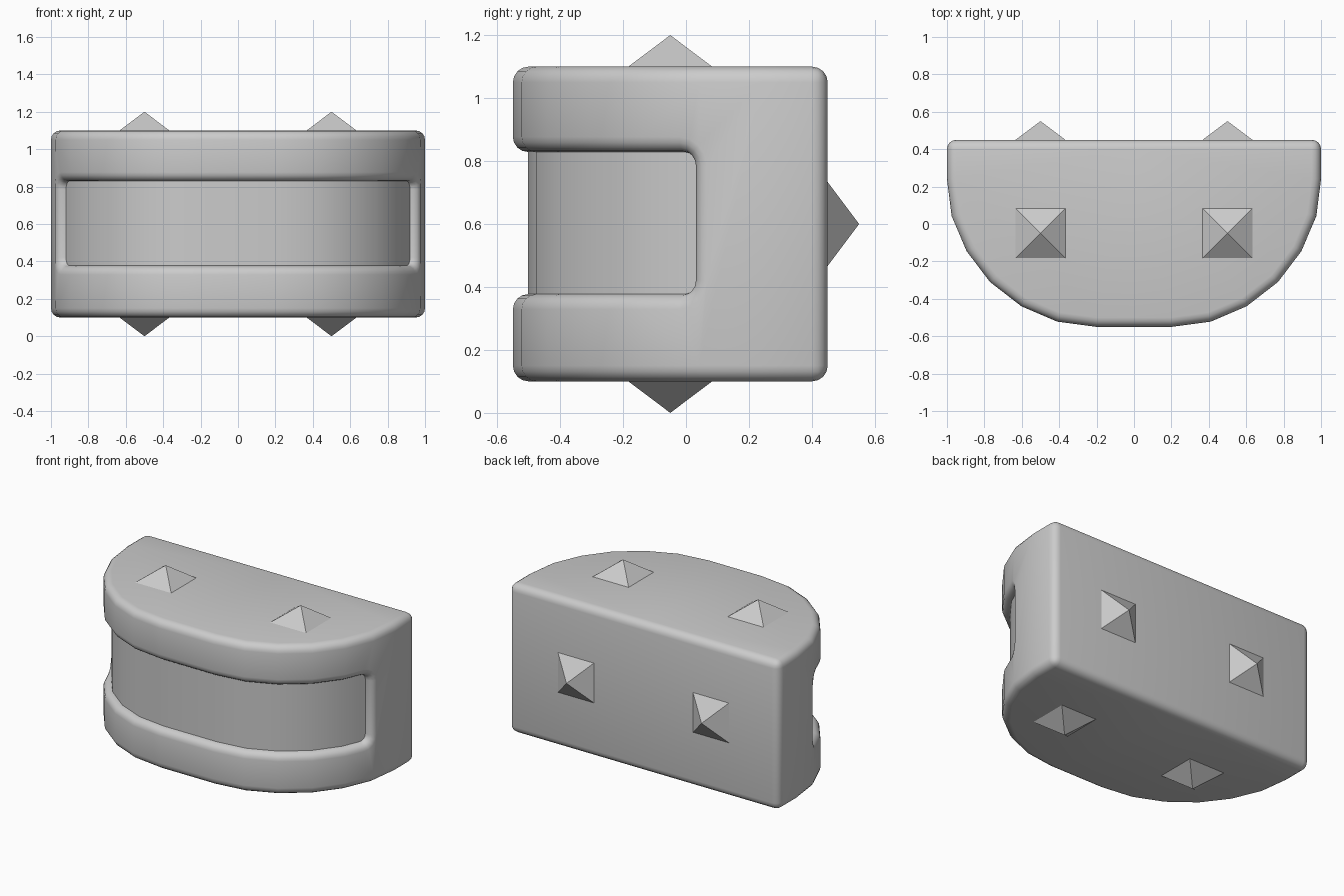
import bpy, bmesh, math
from mathutils import Vector, Matrix

if "Cube" in bpy.data.objects:
    bpy.data.objects.remove(bpy.data.objects["Cube"])

Z0, Z1 = 0.1, 1.1            # body bottom and top
P0, P1 = 0.377, 0.829        # recessed panel bottom and top
R, CORNER, SEG = 0.048, 0.045, 4

# Half outline of the body seen from above, front centre to back centre
half = [Vector(p) for p in [(0, -.55), (.2, -.55), (.41, -.522), (.602, -.44),
        (.77, -.31), (.895, -.145), (.975, .043), (1, .24), (1, .45), (0, .45)]]
dist = [0.0]
for a, b in zip(half, half[1:]):
    dist.append(dist[-1] + (b - a).length)
normals = [Vector((0, -1))]
for a, b, c in zip(half, half[1:], half[2:]):
    t = (b - a).normalized() + (c - b).normalized()
    normals.append(Vector((t.y, -t.x)).normalized())


def on_wall(s, z, depth):
    """Point on the wall at distance s along the outline, pushed inward."""
    i = max(k for k in range(8) if dist[k] <= s + 1e-6)
    f = (s - dist[i]) / (dist[i + 1] - dist[i])
    p = half[i].lerp(half[i + 1], f) - normals[i].lerp(normals[i + 1], f) * depth
    return (p.x, p.y, z)


def finish(bm, name, smooth):
    mesh = bpy.data.meshes.new(name)
    bm.to_mesh(mesh)
    bm.free()
    ob = bpy.data.objects.new(name, mesh)
    bpy.context.collection.objects.link(ob)
    if smooth:
        bpy.ops.object.select_all(action='DESELECT')
        ob.select_set(True)
        bpy.context.view_layer.objects.active = ob
        bpy.ops.object.shade_smooth_by_angle(angle=math.radians(35))
    return ob


def build_body():
    bm = bmesh.new()
    top = [bm.verts.new((p.x, p.y, Z1)) for p in half]
    bot = [bm.verts.new((p.x, p.y, Z0)) for p in half]
    face = bm.faces.new

    # Rounded recess lip: nested rounded rectangles wrapped on the wall
    centre = dist[6] - 0.07
    rings = []
    for k in range(SEG + 1):
        t = math.pi / 2 * k / SEG
        d, depth = R * (1 - math.cos(t)), R * (1 - math.sin(t))
        pts = [(dist[i], P1 + d) for i in range(6)]
        for j in range(5):
            a = math.pi / 2 * (1 - j / 4)
            pts.append((centre + (CORNER + d) * math.cos(a),
                        P1 - CORNER + (CORNER + d) * math.sin(a)))
        pts += [(s, P0 + P1 - z) for s, z in reversed(pts)]
        rings.append([bm.verts.new(on_wall(s, z, depth)) for s, z in pts])
    for a, b in zip(rings, rings[1:]):
        for j in range(21):
            face((a[j], a[j + 1], b[j + 1], b[j]))

    # Recessed panel
    r = rings[0]
    for j in range(10):
        face((r[j], r[j + 1], r[20 - j], r[21 - j]))

    # Wall around the recess, side, back and caps
    r = rings[-1]
    for row, q in ((top, r), (bot, r[::-1])):
        for i in range(5):
            face((row[i], row[i + 1], q[i + 1], q[i]))
        face((row[5], row[6], q[8], q[7], q[6], q[5]))
        face(row)
    face([top[6], top[7], bot[7], bot[6]] + [r[j] for j in range(13, 7, -1)])
    for i in (7, 8):
        face((top[i], top[i + 1], bot[i + 1], bot[i]))

    # Mirror the half, then round the outer edges
    bmesh.ops.mirror(bm, geom=bm.verts[:] + bm.edges[:] + bm.faces[:],
                     matrix=Matrix.Identity(4), merge_dist=1e-4, axis='X')
    bmesh.ops.remove_doubles(bm, verts=bm.verts[:], dist=1e-4)
    bmesh.ops.recalc_face_normals(bm, faces=bm.faces[:])

    def is_outer(e):
        a, b = (v.co for v in e.verts)
        if abs(a.x) < 1e-4 and abs(b.x) < 1e-4:
            return False
        rim = any(abs(a.z - z) + abs(b.z - z) < 1e-4 for z in (Z0, Z1))
        back = all(abs(abs(p.x) - 1) < 1e-4 and abs(p.y - .45) < 1e-4 for p in (a, b))
        return rim or back

    bmesh.ops.bevel(bm, geom=[e for e in bm.edges if is_outer(e)], offset=0.05,
                    segments=SEG, profile=0.5, affect='EDGES', clamp_overlap=False)
    bmesh.ops.recalc_face_normals(bm, faces=bm.faces[:])
    finish(bm, "body", True)


def build_stud(name, base, direction):
    # Four-sided pyramid standing on the body surface
    bm = bmesh.new()
    turn = Vector(direction).to_track_quat('Z', 'Y').to_matrix().to_4x4()
    place = (Matrix.Translation(base) @ turn @ Matrix.Translation((0, 0, 0.05))
             @ Matrix.Rotation(math.pi / 4, 4, 'Z'))
    bmesh.ops.create_cone(bm, cap_ends=True, segments=4, radius1=0.133 * math.sqrt(2),
                          radius2=0, depth=0.1, matrix=place)
    bmesh.ops.remove_doubles(bm, verts=bm.verts[:], dist=1e-5)
    finish(bm, name, False)


build_body()
for side, x in (("left", -0.5), ("right", 0.5)):
    build_stud("top_stud_" + side, (x, -0.05, Z1), (0, 0, 1))
    build_stud("bottom_stud_" + side, (x, -0.05, Z0), (0, 0, -1))
    build_stud("back_stud_" + side, (x, 0.45, 0.6), (0, 1, 0))
